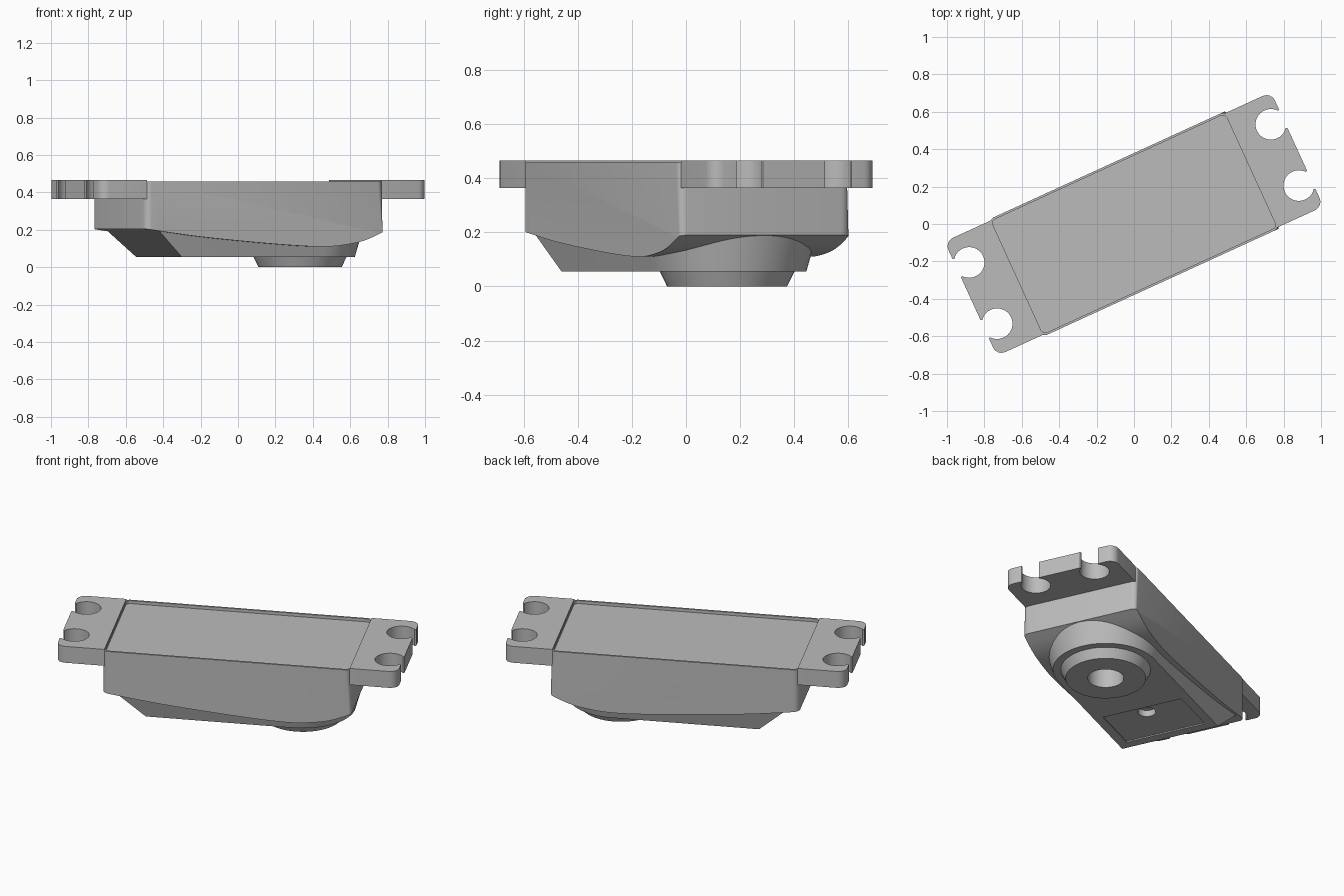
import bpy, bmesh, math

if "Cube" in bpy.data.objects:
    bpy.data.objects.remove(bpy.data.objects["Cube"])

TURN = math.radians(24.6)      # the part lies diagonally
HALF_L, HALF_W = 0.70, 0.345

grey = bpy.data.materials.new("plain_grey")
grey.use_nodes = True
colour = (0.5, 0.5, 0.5, 1)
grey.diffuse_color = colour
grey.node_tree.nodes["Principled BSDF"].inputs["Base Color"].default_value = colour


def finish(name, bm):
    bmesh.ops.recalc_face_normals(bm, faces=bm.faces)
    mesh = bpy.data.meshes.new(name)
    bm.to_mesh(mesh)
    bm.free()
    mesh.materials.append(grey)
    obj = bpy.data.objects.new(name, mesh)
    bpy.context.collection.objects.link(obj)
    obj.rotation_euler.z = TURN
    return obj


def loft(name, low, high):
    """Closed solid between two matching loops of 3D points."""
    bm = bmesh.new()
    a = [bm.verts.new(p) for p in low]
    b = [bm.verts.new(p) for p in high]
    n = len(a)
    bm.faces.new(a)
    bm.faces.new(b)
    for i in range(n):
        j = (i + 1) % n
        bm.faces.new((a[i], a[j], b[j], b[i]))
    return finish(name, bm)


def flat(loop, z):
    return [(u, v, z) for u, v in loop]


def arc(cx, cy, r, start, end, steps):
    angles = [math.radians(start + (end - start) * i / steps) for i in range(steps + 1)]
    return [(cx + r * math.cos(t), cy + r * math.sin(t)) for t in angles]


def circle(cx, cy, r, n=48):
    return arc(cx, cy, r, 0, 360, n)[:-1]


def rounded_rect(u0, u1, w, r):
    return (arc(u1 - r, w - r, r, 0, 90, 5) + arc(u0 + r, w - r, r, 90, 180, 5)
            + arc(u0 + r, r - w, r, 180, 270, 5) + arc(u1 - r, r - w, r, 270, 360, 5))


def cut(target, cutter):
    mod = target.modifiers.new("cut", "BOOLEAN")
    mod.operation = "DIFFERENCE"
    mod.solver = "EXACT"
    mod.object = cutter
    select(target)
    bpy.ops.object.modifier_apply(modifier=mod.name)


def select(obj):
    bpy.ops.object.select_all(action="DESELECT")
    obj.select_set(True)
    bpy.context.view_layer.objects.active = obj


# Main body: side profile with a bowed underside, extruded across the width
def spline(pts, steps=6):
    out = []
    for i in range(len(pts) - 1):
        p0, p1, p2 = pts[max(i - 1, 0)], pts[i], pts[i + 1]
        p3 = pts[min(i + 2, len(pts) - 1)]
        for k in range(steps):
            t = k / steps
            out.append(tuple(0.5 * (2 * b + (c - a) * t + (2 * a - 5 * b + 4 * c - d) * t * t
                                    + (3 * b - a - 3 * c + d) * t ** 3)
                             for a, b, c, d in zip(p0, p1, p2, p3)))
    return out + [pts[-1]]


under = spline([(-HALF_L, 0.205), (-0.38, 0.163), (0.06, 0.124), (0.34, 0.11),
                (0.5, 0.124), (0.6, 0.148), (HALF_L, 0.19)])
profile = under + [(HALF_L, 0.458), (-HALF_L, 0.458)]
body = loft("main_body", [(u, -HALF_W, z) for u, z in profile],
            [(u, HALF_W, z) for u, z in profile])
bm = bmesh.new()
bm.from_mesh(body.data)
corners = [e for e in bm.edges
           if abs(e.verts[0].co.z - e.verts[1].co.z) > 0.2]
bmesh.ops.bevel(bm, geom=corners, offset=0.035, segments=5, profile=0.5, affect="EDGES")
bm.to_mesh(body.data)
bm.free()


# Lower housing: drafted walls, round nose at one end, steep ramp at the other
def housing_outline(r, end):
    return arc(0.365, 0, r, -90, 90, 32) + [(end, r), (end, -r)]


lower = loft("lower_housing", flat(housing_outline(0.293, -0.465), 0.055),
             flat(housing_outline(0.334, -0.62), 0.198))

# Tapered round boss under the nose
boss = loft("round_boss", flat(circle(0.365, 0, 0.222), 0),
            flat(circle(0.365, 0, 0.25), 0.057))

# Mounting tabs with open keyhole slots
half = ([(0.69, 0.336)] + arc(0.91, 0.286, 0.05, 90, 0, 6)
        + [(0.96, 0.234)] + arc(0.887, 0.18, 0.082, 37.6, 322.4, 28) + [(0.96, 0.126)])
tab_outline = half + [(u, -v) for u, v in reversed(half)]
tabs = []
for name, side in (("left_tab", 1), ("right_tab", -1)):
    loop = [(u * side, v) for u, v in tab_outline]
    tabs.append(loft(name, flat(loop, 0.365), flat(loop, 0.465)))

# Recesses: shallow top panel, bored boss, shallow underside panel with a small hole
def cutter(name, loop, z0, z1):
    return loft(name, flat(loop, z0), flat(loop, z1))


top_recess = cutter("top_recess_cutter", rounded_rect(-0.688, 0.688, 0.333, 0.025), 0.44, 0.6)
bore = cutter("bore_cutter", circle(0.365, 0, 0.1, 32), -0.1, 0.125)
panel = cutter("panel_cutter", rounded_rect(-0.41, -0.105, 0.24, 0.005), 0, 0.062)
small_hole = cutter("small_hole_cutter", circle(-0.165, 0, 0.05, 24), 0, 0.1)

cut(body, top_recess)
cut(body, bore)
cut(boss, bore)
for tool in (bore, panel, small_hole):
    cut(lower, tool)
for tool in (top_recess, bore, panel, small_hole):
    bpy.data.objects.remove(tool)

for obj in [body, lower, boss] + tabs:
    select(obj)
    bpy.ops.object.shade_smooth_by_angle(angle=math.radians(30))
